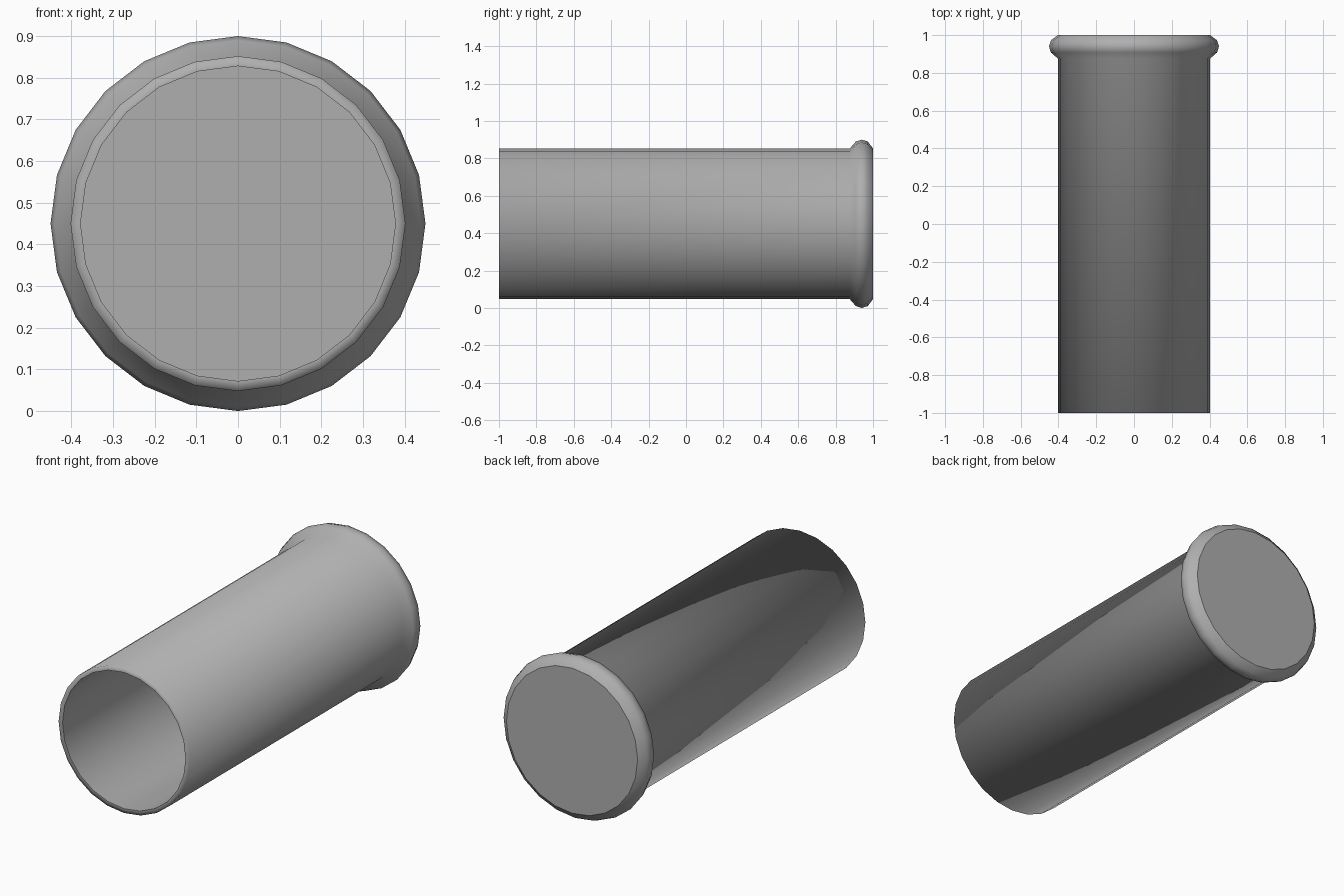
import bpy, bmesh, math

if "Cube" in bpy.data.objects:
    bpy.data.objects.remove(bpy.data.objects["Cube"])

SIDES = 24
CENTRE_Z = 0.45

# (radius, y) profile: inner floor, inner wall, open rim, outer wall, rolled flange, end cap
profile = [(0.378, 0.98), (0.378, -1.0), (0.402, -1.0), (0.402, 0.875),
           (0.44, 0.908), (0.45, 0.94), (0.44, 0.972), (0.403, 1.0)]
SHARP_RINGS = (0, 1, len(profile) - 1)

bm = bmesh.new()
rings = []
for r, y in profile:
    ring = []
    for i in range(SIDES):
        a = 2 * math.pi * i / SIDES
        ring.append(bm.verts.new((r * math.cos(a), y, CENTRE_Z + r * math.sin(a))))
    rings.append(ring)

# walls, smooth from the rim through to the flange
for a, b in zip(rings, rings[1:]):
    for i in range(SIDES):
        j = (i + 1) % SIDES
        bm.faces.new((a[i], a[j], b[j], b[i])).smooth = True

# floor and end cap
bm.faces.new(rings[0])
bm.faces.new(rings[-1])
bmesh.ops.recalc_face_normals(bm, faces=bm.faces[:])

# crisp edges round the floor, inner rim and end cap
for k in SHARP_RINGS:
    for i in range(SIDES):
        bm.edges.get((rings[k][i], rings[k][(i + 1) % SIDES])).smooth = False

mesh = bpy.data.meshes.new("capped_tube")
bm.to_mesh(mesh)
bm.free()
tube = bpy.data.objects.new("capped_tube", mesh)
bpy.context.collection.objects.link(tube)

# dark grey finish
grey = bpy.data.materials.new("dark_grey")
grey.diffuse_color = (0.43, 0.43, 0.43, 1)
grey.use_nodes = True
grey.node_tree.nodes["Principled BSDF"].inputs["Base Color"].default_value = grey.diffuse_color
mesh.materials.append(grey)
